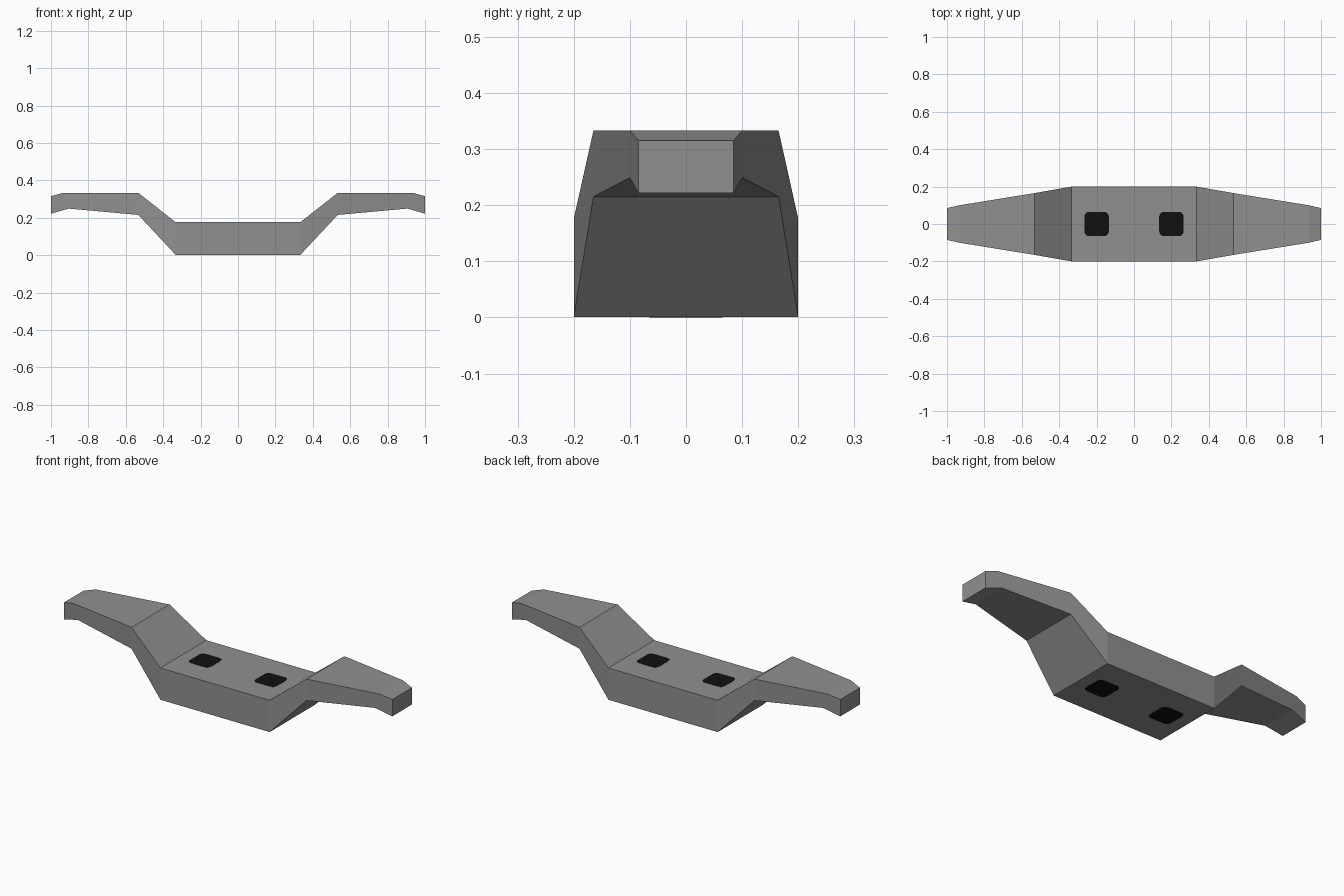
import bpy
import bmesh
import math

cube = bpy.data.objects.get("Cube")
if cube:
    bpy.data.objects.remove(cube, do_unlink=True)


def material(name, value):
    mat = bpy.data.materials.new(name)
    mat.use_nodes = True
    color = (value, value, value, 1)
    mat.diffuse_color = color
    mat.node_tree.nodes["Principled BSDF"].inputs["Base Color"].default_value = color
    return mat


def finish(name, bm, mat):
    bmesh.ops.recalc_face_normals(bm, faces=bm.faces)
    mesh = bpy.data.meshes.new(name)
    bm.to_mesh(mesh)
    bm.free()
    mesh.materials.append(mat)
    obj = bpy.data.objects.new(name, mesh)
    bpy.context.collection.objects.link(obj)
    return obj


grey = material("grey metal", 0.28)
black = material("black", 0.005)

# Cranked beam: stations of (bottom x, bottom z, top x, top z, half depth)
half = [
    (0.333, 0.001, 0.333, 0.176, 0.2),
    (0.533, 0.215, 0.533, 0.333, 0.165),
    (0.905, 0.249, 0.935, 0.333, 0.1),
    (1.0, 0.222, 1.0, 0.315, 0.085),
]
stations = [(-bx, bz, -tx, tz, d) for bx, bz, tx, tz, d in reversed(half)] + half
bm = bmesh.new()
rings = []
for bx, bz, tx, tz, d in stations:
    corners = [(bx, -d, bz), (bx, d, bz), (tx, d, tz), (tx, -d, tz)]
    rings.append([bm.verts.new(c) for c in corners])
for a, b in zip(rings, rings[1:]):
    for i in range(4):
        j = (i + 1) % 4
        bm.faces.new((a[i], a[j], b[j], b[i]))
bm.faces.new(rings[0])
bm.faces.new(rings[-1])
finish("beam", bm, grey)


# Rounded square mounting pads, flush on the top and underside
def pad(name, x, z0, z1, size=0.065, radius=0.025, steps=4):
    bm = bmesh.new()
    outline = []
    for quarter in range(4):
        mid = math.radians(45 + 90 * quarter)
        cx = math.copysign(size - radius, math.cos(mid))
        cy = math.copysign(size - radius, math.sin(mid))
        for s in range(steps + 1):
            a = math.radians(90 * (quarter + s / steps))
            outline.append(bm.verts.new((x + cx + radius * math.cos(a),
                                         cy + radius * math.sin(a), z0)))
    face = bm.faces.new(outline)
    result = bmesh.ops.extrude_face_region(bm, geom=[face])
    for v in result["geom"]:
        if isinstance(v, bmesh.types.BMVert):
            v.co.z = z1
    finish(name, bm, black)


for side, x in (("right", -0.2), ("left", 0.2)):
    pad(side + "_top_pad", x, 0.174, 0.177)
    pad(side + "_bottom_pad", x, 0.0, 0.003)
